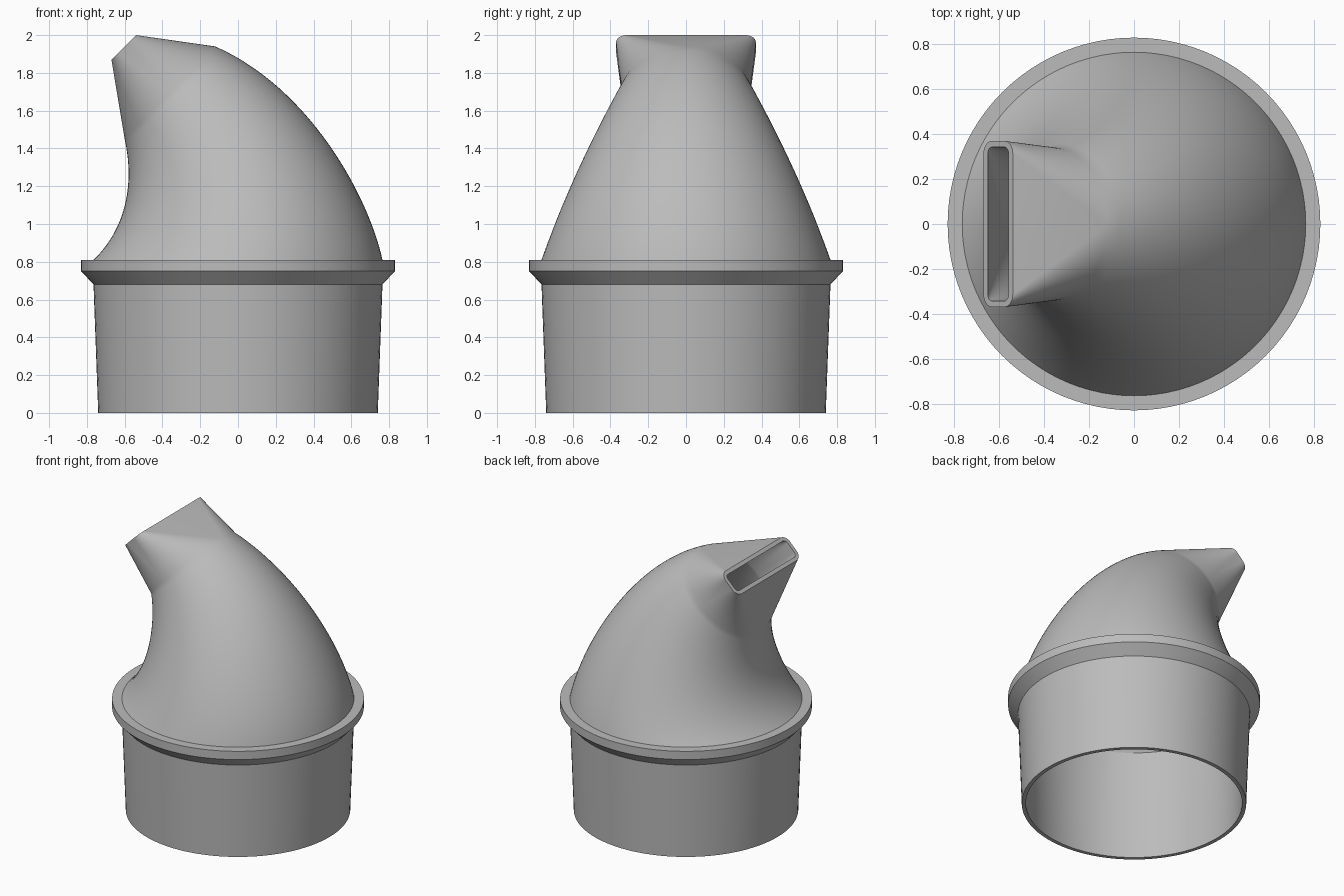
import bpy, bmesh, math
from mathutils import Vector

if "Cube" in bpy.data.objects:
    bpy.data.objects.remove(bpy.data.objects["Cube"], do_unlink=True)

WALL = 0.027
QUAD = 24      # segments per quarter ring
STEPS = 28     # rings along the elbow

grey = bpy.data.materials.new("plain grey")
grey.use_nodes = True
colour = (0.5, 0.5, 0.5, 1)
grey.diffuse_color = colour
grey.node_tree.nodes["Principled BSDF"].inputs["Base Color"].default_value = colour


def bezier(points, t):
    a, b, c, d = (Vector(p) for p in points)
    s = 1 - t
    return a * s**3 + b * 3 * s * s * t + c * 3 * s * t * t + d * t**3


def ring(left, right, half_y, inset=0.0, corner=None):
    """Ellipse, or rounded rectangle, spanning two points of the xz plane."""
    left, right = Vector(left), Vector(right)
    mid, axis = (left + right) / 2, (right - left).normalized()
    a, b = (right - left).length / 2 - inset, half_y - inset
    ra, rb = (a, b) if corner is None else (corner - inset, corner - inset)
    pts = []
    for q in range(4):
        su, sv = (1, 1, -1, -1)[q], (1, -1, -1, 1)[q]
        su, sv = ((1, 1), (-1, 1), (-1, -1), (1, -1))[q]
        for i in range(QUAD + 1):
            ang = (q + i / QUAD) * math.pi / 2
            u = su * (a - ra) + ra * math.cos(ang)
            v = sv * (b - rb) + rb * math.sin(ang)
            pts.append((mid.x + axis.x * u, v, mid.y + axis.y * u))
    return pts


def circle(r, z, inset=0.0):
    return ring((-r, z), (r, z), r, inset)


# Inside and outside contours of the bend
INNER_BEND = [(-0.765, 0.81), (-0.60, 0.97), (-0.545, 1.20), (-0.60, 1.45)]
OUTER_BEND = [(0.765, 0.81), (0.69, 1.15), (0.38, 1.72), (-0.12, 1.94)]


def elbow_and_nozzle(inset):
    rings = []
    for i in range(STEPS + 1):
        t = i / STEPS
        l, r = bezier(INNER_BEND, t), bezier(OUTER_BEND, t)
        height = (l.y + r.y) / 2 - 0.81
        half_y = 0.765 - 0.48 * height + 0.03 * math.sin(math.pi * t)
        rings.append(ring(l, r, half_y, inset))
    rings.append(ring((-0.67, 1.87), (-0.54, 2.0), 0.37, inset, corner=0.055))
    return rings


# Collar, flange, elbow and slot nozzle outside, then back down the inside
outside = [circle(0.74, 0), circle(0.765, 0.68), circle(0.83, 0.75), circle(0.83, 0.81)]
outside += elbow_and_nozzle(0)
inside = [circle(0.74, 0, WALL)] + elbow_and_nozzle(WALL)
rings = outside + inside[::-1]

bm = bmesh.new()
loops = [[bm.verts.new(p) for p in pts] for pts in rings]
for k, low in enumerate(loops):
    high = loops[(k + 1) % len(loops)]
    n = len(low)
    for i in range(n):
        j = (i + 1) % n
        bm.faces.new((low[i], low[j], high[j], high[i]))
bmesh.ops.remove_doubles(bm, verts=bm.verts, dist=0.00005)
bmesh.ops.recalc_face_normals(bm, faces=bm.faces)

mesh = bpy.data.meshes.new("hose_adapter")
bm.to_mesh(mesh)
bm.free()
mesh.materials.append(grey)
adapter = bpy.data.objects.new("hose_adapter", mesh)
bpy.context.scene.collection.objects.link(adapter)
bpy.context.view_layer.objects.active = adapter
adapter.select_set(True)
bpy.ops.object.shade_smooth_by_angle(angle=math.radians(30))
